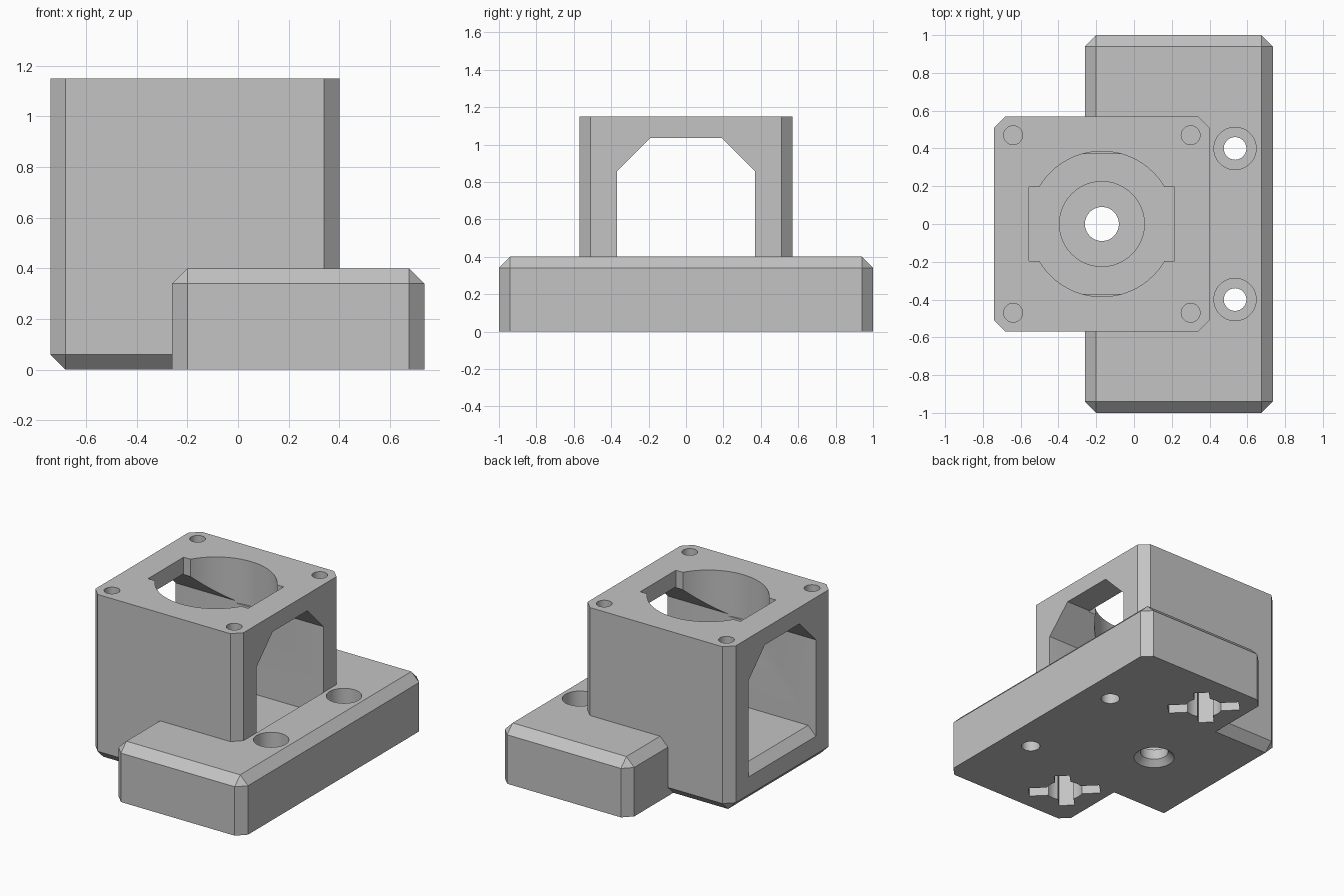
import bpy, bmesh, math
from mathutils import Matrix, Vector

cube = bpy.data.objects.get("Cube")
if cube:
    bpy.data.objects.remove(cube, do_unlink=True)

grey = bpy.data.materials.new("plain grey")
grey.use_nodes = True
grey.diffuse_color = (0.55, 0.55, 0.55, 1)
bsdf = next(n for n in grey.node_tree.nodes if n.type == 'BSDF_PRINCIPLED')
bsdf.inputs["Base Color"].default_value = grey.diffuse_color
CHAMFER = 0.06


def finish(bm, name):
    bmesh.ops.recalc_face_normals(bm, faces=bm.faces)
    mesh = bpy.data.meshes.new(name)
    bm.to_mesh(mesh)
    bm.free()
    mesh.materials.append(grey)
    obj = bpy.data.objects.new(name, mesh)
    bpy.context.collection.objects.link(obj)
    return obj


def block(name, lo, hi, bevel=None):
    """Box between two corners; bevel picks chamfered edges by rule."""
    lo, hi = Vector(lo), Vector(hi)
    bm = bmesh.new()
    bmesh.ops.create_cube(bm, size=1)
    for v in bm.verts:
        v.co = (lo + hi) / 2 + v.co * (hi - lo)
    if bevel:
        edges = [e for e in bm.edges if bevel(*(v.co.z for v in e.verts))]
        bmesh.ops.bevel(bm, geom=edges, offset=CHAMFER, segments=1,
                        affect='EDGES', profile=0.5)
    return finish(bm, name)


def prism(name, outline, axis, lo, hi):
    """Extrude an outline along x (points y,z) or y (points x,z)."""
    bm = bmesh.new()
    place = (lambda a, b: (lo, a, b)) if axis == 'x' else (lambda a, b: (a, lo, b))
    face = bm.faces.new([bm.verts.new(place(a, b)) for a, b in outline])
    new = bmesh.ops.extrude_face_region(bm, geom=[face])["geom"]
    shift = Vector((hi - lo, 0, 0)) if axis == 'x' else Vector((0, hi - lo, 0))
    bmesh.ops.translate(bm, vec=shift,
                        verts=[g for g in new if isinstance(g, bmesh.types.BMVert)])
    return finish(bm, name)


def cylinder(name, x, y, lo, hi, r, r_top=None, sides=48):
    bm = bmesh.new()
    bmesh.ops.create_cone(bm, cap_ends=True, segments=sides, radius1=r,
                          radius2=r if r_top is None else r_top, depth=hi - lo,
                          matrix=Matrix.Translation((x, y, (lo + hi) / 2)))
    return finish(bm, name)


def combine(body, tool, operation='DIFFERENCE'):
    mod = body.modifiers.new("combine", 'BOOLEAN')
    mod.operation, mod.solver, mod.object = operation, 'EXACT', tool
    bpy.context.view_layer.update()
    graph = bpy.context.evaluated_depsgraph_get()
    mesh = bpy.data.meshes.new_from_object(body.evaluated_get(graph))
    body.modifiers.clear()
    body.data = mesh
    bpy.data.objects.remove(tool, do_unlink=True)


# Foot plate and motor tower
bracket = block("motor_bracket", (-0.26, -1, 0), (0.735, 1, 0.4),
                lambda a, b: a + b > 0.1)
tower = block("tower", (-0.74, -0.57, 0), (0.4, 0.57, 1.15),
              lambda a, b: a + b < 2)
combine(bracket, tower, 'UNION')

# Side-to-side window with a sloped sill on its outer edge
window = [(-0.37, 0.245), (0.37, 0.245), (0.37, 0.855),
          (0.19, 1.035), (-0.19, 1.035), (-0.37, 0.855)]
combine(bracket, prism("window", window, 'x', -0.8, 0.4003))
sill = [(-0.8, 0.125), (-0.68, 0.245), (-0.68, 0.3), (-0.8, 0.3)]
combine(bracket, prism("sill", sill, 'y', -0.37, 0.37))

# Motor opening in the roof
CX = -0.17
combine(bracket, cylinder("motor_opening", CX, 0, 0.84, 1.3, 0.385, sides=64))
combine(bracket, block("coupler_slot", (CX - 0.385, -0.195, 0.95),
                       (CX + 0.385, 0.195, 1.3)))

# Bearing seat and shaft hole in the floor
combine(bracket, cylinder("bearing_seat", CX, 0, 0.11, 0.4, 0.225))
combine(bracket, cylinder("shaft_hole", CX, 0, -0.1, 0.3, 0.09))
combine(bracket, cylinder("shaft_countersink", CX, 0, -0.04, 0.04, 0.17, 0.09))

for side in (-1, 1):
    # Motor screw holes
    for dx in (-0.47, 0.47):
        combine(bracket, cylinder("motor_screw_hole", CX + dx, side * 0.47,
                                  0.75, 1.3, 0.05, sides=32))
    # Counterbored mounting holes
    combine(bracket, cylinder("bolt_hole", 0.535, side * 0.4, -0.1, 0.5, 0.06, sides=32))
    combine(bracket, cylinder("bolt_counterbore", 0.535, side * 0.4, 0.2, 0.5, 0.112))
    # Crossed rod sockets in the underside
    y = side * 0.7
    combine(bracket, cylinder("rod_socket", 0, y, -0.1, 0.25, 0.12, sides=32))
    for turn, reach in ((-45, 0.23), (45, 0.19)):
        arm = block("socket_arm", (-reach, -0.05, -0.1), (reach, 0.05, 0.25))
        arm.data.transform(Matrix.Translation((0, y, 0))
                           @ Matrix.Rotation(math.radians(turn), 4, 'Z'))
        combine(bracket, arm)

# Crisp faces with smooth bores
bpy.ops.object.select_all(action='DESELECT')
bracket.select_set(True)
bpy.context.view_layer.objects.active = bracket
bpy.ops.object.shade_smooth_by_angle(angle=math.radians(20))
